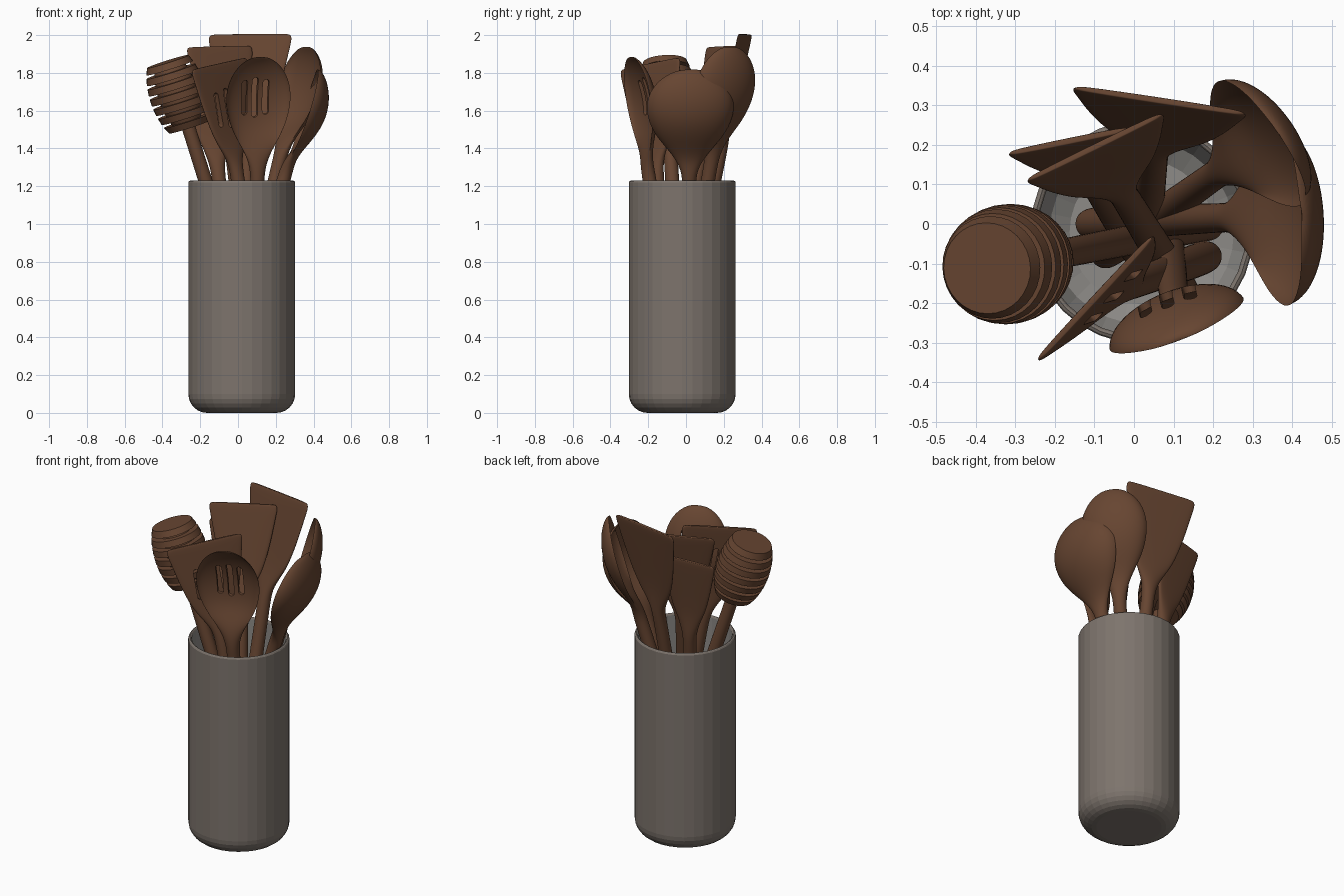
import bpy, bmesh, math
from mathutils import Vector, Matrix

if "Cube" in bpy.data.objects:
    bpy.data.objects.remove(bpy.data.objects["Cube"])


def material(name, rgb):
    m = bpy.data.materials.new(name)
    m.diffuse_color = (*rgb, 1)
    m.use_nodes = True
    m.node_tree.nodes["Principled BSDF"].inputs["Base Color"].default_value = m.diffuse_color
    return m


WOOD = material("dark wood", (0.135, 0.060, 0.031))
CLAY = material("grey stoneware", (0.205, 0.175, 0.152))
GLAZE = material("pale grey inside", (0.27, 0.26, 0.245))


def loft(name, sections, seg, mat):
    """Skin cross-sections (z, half width, front depth, back depth, power)."""
    bm = bmesh.new()
    rings = []
    for z, w, f, b, p in sections:
        ring = []
        for i in range(seg):
            a = 2 * math.pi * i / seg
            s = math.sin(a)
            y = (b if s > 0 else f) * abs(s) ** p if abs(s) > 1e-6 else 0
            ring.append(bm.verts.new((w * math.cos(a), y, z)))
        rings.append(ring)
    for r, q in zip(rings, rings[1:]):
        for i in range(seg):
            j = (i + 1) % seg
            bm.faces.new((r[i], r[j], q[j], q[i]))
    bm.faces.new(rings[0][::-1])
    bm.faces.new(rings[-1])
    bmesh.ops.recalc_face_normals(bm, faces=bm.faces)
    me = bpy.data.meshes.new(name)
    bm.to_mesh(me)
    bm.free()
    me.materials.append(mat)
    ob = bpy.data.objects.new(name, me)
    bpy.context.collection.objects.link(ob)
    return ob


def rnd(z, r):
    return (z, r, -r, r, 1)


def handle(end):
    return [rnd(0, .018), rnd(.012, .036), rnd(.05, .043), rnd(.4, .043), rnd(end, .037)]


def slots(length, centre, spread, half, r):
    """Three rounded slot cutters side by side."""
    bm = bmesh.new()
    for k in (-1, 0, 1):
        vs = []
        h = half if k == 0 else half * .85
        for i in range(16):
            a = 2 * math.pi * (i + .5) / 16
            z = r * math.sin(a) + (h if math.sin(a) > 0 else -h)
            vs.append(bm.verts.new((k * spread + r * math.cos(a), -.3, length + centre + z)))
        out = bmesh.ops.extrude_face_region(bm, geom=[bm.faces.new(vs)])
        bmesh.ops.translate(bm, vec=(0, .6, 0),
                            verts=[v for v in out['geom'] if isinstance(v, bmesh.types.BMVert)])
    bmesh.ops.recalc_face_normals(bm, faces=bm.faces)
    me = bpy.data.meshes.new("slot_cutter")
    bm.to_mesh(me)
    bm.free()
    ob = bpy.data.objects.new("slot_cutter", me)
    bpy.context.collection.objects.link(ob)
    ob.hide_render = True
    return ob


def finish(ob, base, top, back, smooth=True, cutter=None):
    """Round the loft, cut the slots, then lean it from base to top."""
    if smooth:
        m = ob.modifiers.new("round", 'SUBSURF')
        m.levels = m.render_levels = 2
    if cutter:
        m = ob.modifiers.new("slots", 'BOOLEAN')
        m.object, m.operation, m.solver = cutter, 'DIFFERENCE', 'EXACT'
    bpy.context.view_layer.update()
    dg = bpy.context.evaluated_depsgraph_get()
    me = bpy.data.meshes.new_from_object(ob.evaluated_get(dg))
    ob.modifiers.clear()
    ob.data = me
    if cutter:
        bpy.data.objects.remove(cutter)
    z = (Vector(top) - Vector(base)).normalized()
    y = Vector((*back, 0))
    y = (y - z * y.dot(z)).normalized()
    x = y.cross(z)
    ob.matrix_world = Matrix.Translation(base) @ Matrix((x, y, z)).transposed().to_4x4()
    bpy.ops.object.select_all(action='DESELECT')
    ob.select_set(True)
    bpy.context.view_layer.objects.active = ob
    bpy.ops.object.shade_smooth_by_angle(angle=math.radians(35))


def spoon(name, base, top, back, w, depth, head, slotted=False):
    L = (Vector(top) - Vector(base)).length
    sec = handle(L - head - .12) + [rnd(L - head - .03, .037)]
    # bowl outline: fraction along the head, width fraction, depth fraction
    for s, k, d in ((.08, .30, .15), (.2, .52, .42), (.34, .80, .72), (.48, .96, .94),
                    (.62, 1.03, 1.0), (.76, .97, .9), (.88, .77, .66), (.96, .5, .38), (1.0, .2, .15)):
        b = depth * d
        f = -.036 + (b - .02 + .036) * min(1, s / .34)
        sec.append((L - head + s * head, w * k, f, max(b, .03 if s < .3 else .01), 1))
    finish(loft(name, sec, 20, WOOD), base, top, back,
           cutter=slots(L, -.225, .06, .09, .017) if slotted else None)


def turner(name, base, top, back, w, blade, slotted=False):
    L = (Vector(top) - Vector(base)).length
    sec = handle(L - blade - .15)
    for s, k, t, p in ((-.06, .037 / w, .036, 1), (.06, .05 / w, .03, .9), (.2, .44, .021, .6),
                       (.34, .63, .016, .4), (.6, .82, .014, .35), (.85, .95, .012, .35),
                       (.95, 1.01, .011, .35), (.995, .98, .009, .35), (1.0, .86, .006, .4)):
        sec.append((L - blade + s * blade, w * k, -t, t, p))
    finish(loft(name, sec, 20, WOOD), base, top, back,
           cutter=slots(L, -.24, .075, .09, .016) if slotted else None)


# Crock: outer wall, rim, inner wall and floor in one skin
R, H, C = .283, 1.23, .1
prof = [rnd(0, .17)]
for i in range(7):
    a = math.pi / 2 * i / 6
    prof.append(rnd(C - C * math.cos(a), R - C + C * math.sin(a)))
prof += [rnd(H - .01, R), rnd(H - .003, R - .004), rnd(H, R - .01),
         rnd(H - .003, R - .016), rnd(H - .01, R - .02), rnd(.12, R - .02),
         rnd(.06, R - .05), rnd(.03, R - .1)]
crock = loft("crock", prof, 32, CLAY)
crock.location = (.02, -.02, 0)
crock.data.materials.append(GLAZE)
for f in crock.data.polygons:
    c = f.center
    inward = f.normal.x * c.x + f.normal.y * c.y < -.01 or f.normal.z > .9
    if .02 < c.z < H - .008 and inward:
        f.material_index = 1

# Turners
turner("tall_turner", (.02, -.1, .05), (.065, .313, 2.005), (.15, .99), .225, .58)
turner("middle_turner", (.13, -.18, .05), (-.1, .195, 1.94), (-.44, .9), .195, .55)
turner("short_turner", (.03, -.1, .05), (-.165, .21, 1.81), (-.2, .98), .16, .5)
turner("slotted_turner", (.19, -.08, .05), (-.1, -.19, 1.85), (-.73, .68), .22, .55, True)

# Spoons
spoon("slotted_spoon", (.08, -.01, .05), (.115, -.295, 1.885), (-.35, .93), .183, .09, .6, True)
spoon("oval_spoon", (-.08, -.08, .05), (.36, .235, 1.94), (.82, .57), .19, .1, .6)
spoon("round_spoon", (-.12, .0, .05), (.42, .025, 1.82), (1, .07), .232, .12, .55)

# Honey dipper: stick plus seven discs
base, top = (.2, .0, .05), (-.372, -.112, 1.86)
L = (Vector(top) - Vector(base)).length
HEAD, DISC, GAP = .366, .036, .019
sec = [rnd(0, .02), rnd(.01, .034), rnd(.04, .04), rnd(L - HEAD, .036)]
for k in range(7):
    for e, s in enumerate((k * (DISC + GAP), k * (DISC + GAP) + DISC)):
        r = .152 * math.sqrt(1 - ((s - .19) / .27) ** 2)
        if e == 0 and k > 0:
            sec.append(rnd(L - HEAD + s, r - .045))
        sec.append(rnd(L - HEAD + s, r))
        if e == 1 and k < 6:
            sec.append(rnd(L - HEAD + s, r - .045))
finish(loft("honey_dipper", sec, 32, WOOD), base, top, (0, 1), smooth=False)
